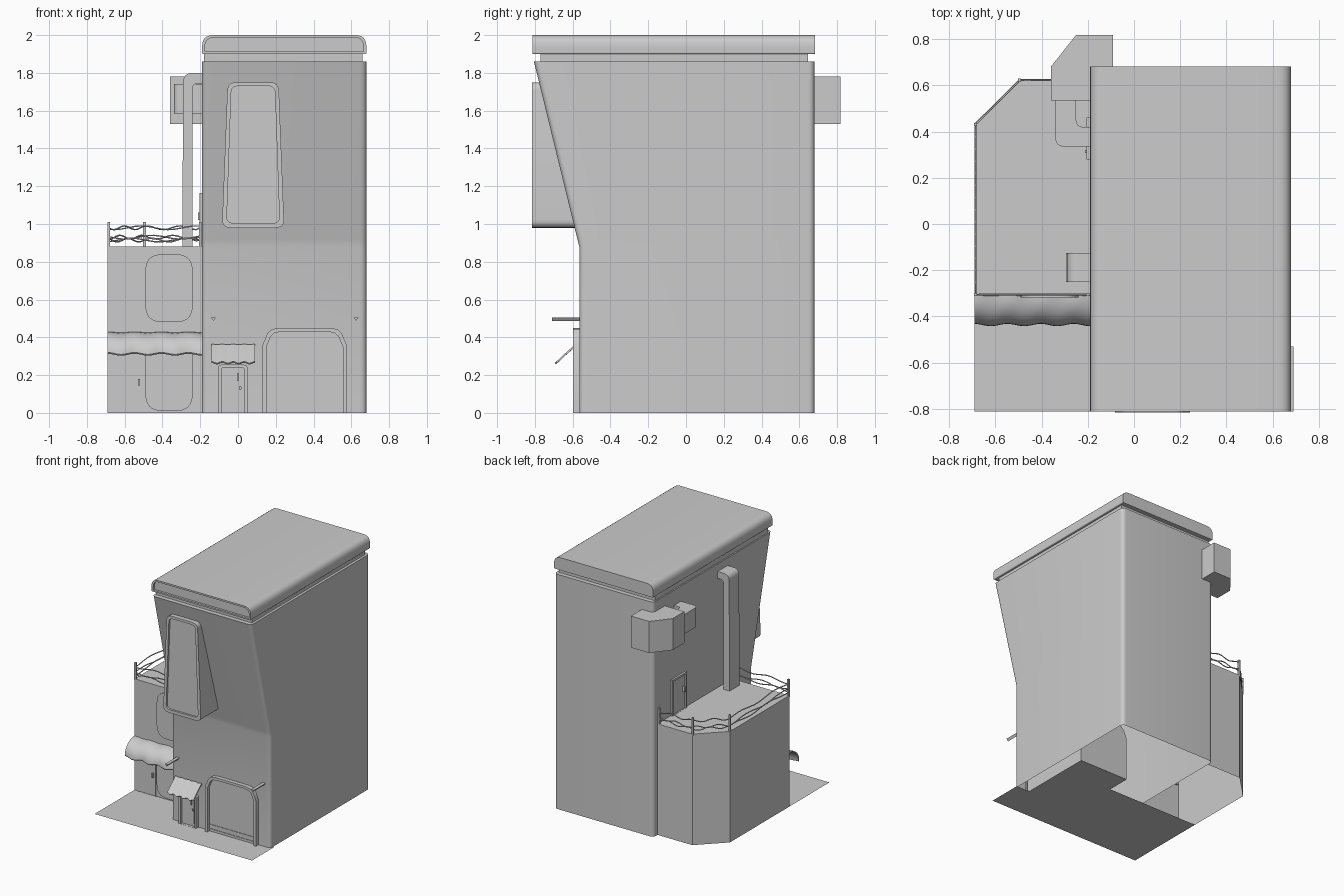
import bpy, bmesh, math
from mathutils import Vector

if "Cube" in bpy.data.objects:
    bpy.data.objects.remove(bpy.data.objects["Cube"])


def loft(name, rings, cap0=True, cap1=True, wrap=True):
    """Skin equal-length point rings into a mesh object."""
    bm = bmesh.new()
    vs = [[bm.verts.new(p) for p in r] for r in rings]
    n = len(vs[0])
    for a, b in zip(vs, vs[1:]):
        for i in range(n if wrap else n - 1):
            j = (i + 1) % n
            bm.faces.new((a[i], a[j], b[j], b[i]))
    if cap0:
        bm.faces.new(vs[0][::-1])
    if cap1:
        bm.faces.new(vs[-1])
    bmesh.ops.recalc_face_normals(bm, faces=bm.faces)
    me = bpy.data.meshes.new(name)
    bm.to_mesh(me)
    bm.free()
    ob = bpy.data.objects.new(name, me)
    bpy.context.collection.objects.link(ob)
    return ob


def lift(pts, plane, w):
    if plane == 'xy':
        return [(u, v, w) for u, v in pts]
    if plane == 'xz':
        return [(u, w, v) for u, v in pts]
    return [(w, u, v) for u, v in pts]


def prism(name, pts, plane, a, b, **kw):
    return loft(name, [lift(pts, plane, a), lift(pts, plane, b)], **kw)


def rounded(pts, radii, n=6):
    """Round polygon corners; radii is one number or one per corner."""
    if not isinstance(radii, (list, tuple)):
        radii = [radii] * len(pts)
    out = []
    for i, r in enumerate(radii):
        p, q, s = Vector(pts[i]), Vector(pts[i - 1]), Vector(pts[(i + 1) % len(pts)])
        if r == 0:
            out.append(tuple(p))
            continue
        a, b = p + (q - p).normalized() * r, p + (s - p).normalized() * r
        for k in range(n + 1):
            t = k / n
            c = p + (a - p) * (1 - t) ** 2 + (b - p) * t ** 2
            out.append(tuple(c))
    return out


def rect(x0, x1, y0, y1):
    return [(x0, y0), (x1, y0), (x1, y1), (x0, y1)]


def box(name, x0, x1, y0, y1, z0, z1):
    return prism(name, rect(x0, x1, y0, y1), 'xy', z0, z1)


def frame(name, outer, inner, front, back, recess, plane='xz'):
    """Raised rim with a recessed panel inside, sides running to back."""
    return loft(name, [lift(outer, plane, back), lift(outer, plane, front),
                       lift(inner, plane, front), lift(inner, plane, recess)], cap0=False)


# Ground slab with the garage floor tongue
ground = [(-.69, -.81), (.69, -.81), (.69, -.53), (.57, -.53),
          (.57, .07), (.13, .07), (.13, -.12), (-.69, -.12)]
loft("ground_sheet", [lift(ground, 'xy', 0)], cap0=False)

# Tower with leaning upper front, open underneath
loft("tower", [lift(rounded(rect(-.19, .68, y, .68), .035), 'xy', z)
               for y, z in ((-.565, 0), (-.565, .88), (-.575, .92), (-.805, 1.86))], cap0=False)

# Roof: neck and rounded cap with recessed ends
box("roof_neck", -.18, .66, -.77, .645, 1.85, 1.91)
cap = rounded(rect(-.19, .68, 1.90, 2.0), [.008, .008, .06, .06])
cap_in = rounded(rect(-.175, .665, 1.912, 1.987), [.005, .005, .05, .05])
loft("roof_cap", [lift(cap_in, 'xz', -.795), lift(cap_in, 'xz', -.812), lift(cap, 'xz', -.812),
                  lift(cap, 'xz', .682)])

# Tapered bay window
bay = rounded([(-.085, .98), (.245, .98), (.215, 1.75), (-.055, 1.75)], .045)
bay_in = rounded([(-.06, 1.005), (.22, 1.005), (.195, 1.73), (-.035, 1.73)], .035)
frame("bay_window", bay, bay_in, -.815, -.57, -.80)

# Garage: arched surround, door and tunnel behind
def arch(x0, x1, h, c):
    return [(x0, 0), (x0, h - c), (x0 + .3 * c, h - .3 * c), (x0 + c * .55, h - .08 * c), (x0 + c, h),
            (x1 - c, h), (x1 - c * .55, h - .08 * c), (x1 - .3 * c, h - .3 * c), (x1, h - c), (x1, 0)]


frame("garage_surround", arch(.13, .575, .45, .09), arch(.15, .555, .43, .08), -.597, -.56, -.572)
prism("garage_tunnel", arch(.13, .57, .44, .09), 'xz', -.55, .07, cap0=False, wrap=False)
for z in (.015, .05):
    box("garage_door_slat", .15, .555, -.576, -.57, z, z + .006)

# Small front door with handle
frame("front_door", rounded(rect(-.105, .05, 0, .255), [0, 0, .02, .02]),
      rounded(rect(-.088, .033, .001, .238), [0, 0, .01, .01]), -.595, -.56, -.575)
box("front_door_leaf_trim", -.075, .02, -.579, -.57, .02, .225)
box("front_door_handle", -.005, .002, -.59, -.57, .17, .21)
box("door_bell", .006, .018, -.587, -.57, .125, .14)


# Wavy sheet awnings
def awning(name, x0, x1, profile, waves, amp):
    n = 48
    rings = []
    for i in range(n + 1):
        t = i / n
        d = amp * math.cos(2 * math.pi * waves * t)
        top = [(x0 + (x1 - x0) * t, y + d * f, z + d * f)
               for (y, z), f in zip(profile, [min(1, .4 + k * .3) for k in range(len(profile))])]
        rings.append(top + [(x, y + .006, z - .007) for x, y, z in reversed(top)])
    return loft(name, rings)


curve = [(-.31 - .127 * math.sin(a), .315 + .112 * math.cos(a))
         for a in (math.pi / 2 * k / 8 for k in range(9))]
awning("annex_awning", -.69, -.19, curve, 3.5, .005)
awning("door_awning", -.14, .09, [(-.585, .363), (-.64, .315), (-.69, .268)], 4, .004)

# Projecting lamp rods
for x in (-.13, .625):
    prism("lamp_rod", [(x - .013, .505), (x + .013, .505), (x, .487)], 'xz', -.71, -.55)

# Annex with chamfered rear corner, open underneath
plan = [(-.19, -.31), (-.69, -.31), (-.69, .435), (-.495, .628), (-.19, .628)]
prism("annex", plan, 'xy', 0, .88, cap0=False, wrap=False)

# Annex front: rounded windows and door
for z0, z1 in ((.48, .84), (.01, .40)):
    o = rounded(rect(-.49, -.24, z0, z1), .09, 8)
    prism("annex_window", o, 'xz', -.318, -.305)
frame("annex_door", rect(-.655, -.50, 0, .29), rect(-.648, -.507, .001, .283), -.316, -.31, -.312)
box("annex_door_handle", -.53, -.52, -.328, -.31, .145, .18)

# Terrace railing: posts and slack wires
rail = [(-.20, -.305), (-.685, -.305), (-.685, .43), (-.495, .622), (-.20, .622)]
for x, y in rail:
    box("rail_post", x - .007, x + .007, y - .007, y + .007, .87, 1.01)
for z, ph in ((.915, 0), (.93, 2.4), (.98, 1.1)):
    cu = bpy.data.curves.new("rail_wire", 'CURVE')
    cu.dimensions = '3D'
    cu.bevel_depth = .004
    cu.bevel_resolution = 1
    pts = []
    for a, b in zip(rail, rail[1:]):
        a, b = Vector(a), Vector(b)
        for k in range(14):
            p = a.lerp(b, k / 14)
            pts.append((p.x, p.y, z + .01 * math.sin(len(pts) * .75 + ph), 1))
    pts.append((*rail[-1], z, 1))
    sp = cu.splines.new('POLY')
    sp.points.add(len(pts) - 1)
    for q, p in zip(sp.points, pts):
        q.co = p
    bpy.context.collection.objects.link(bpy.data.objects.new("rail_wire", cu))

# Terrace door in the tower's left wall
frame("terrace_door", rect(.28, .46, .88, 1.165), rect(.295, .445, .881, 1.15), -.205, -.18, -.195, 'yz')
box("terrace_door_handle", -.213, -.19, .308, .32, 1.02, 1.06)

# Chimney duct bending into the wall
prism("chimney_duct", rounded([(-.295, .87), (-.29, 1.80), (-.18, 1.80), (-.18, 1.745),
                               (-.24, 1.745), (-.24, .87)], [0, .05, 0, 0, .03, 0]), 'xz', -.25, -.125)

# Ventilation unit on the rear corner with elbow duct
prism("vent_unit", [(-.36, .535), (-.36, .68), (-.25, .818), (-.09, .818), (-.09, .535)], 'xy', 1.53, 1.78)
prism("vent_elbow", rounded([(-.34, .54), (-.34, .335), (-.18, .335), (-.18, .42), (-.25, .42), (-.25, .54)],
                            [0, .04, 0, 0, .03, 0]), 'xy', 1.585, 1.74)

# Smooth rounded surfaces, keep hard edges
for ob in bpy.context.scene.objects:
    ob.select_set(ob.type == 'MESH')
    if ob.type == 'MESH':
        bpy.context.view_layer.objects.active = ob
bpy.ops.object.shade_smooth_by_angle(angle=math.radians(30))
